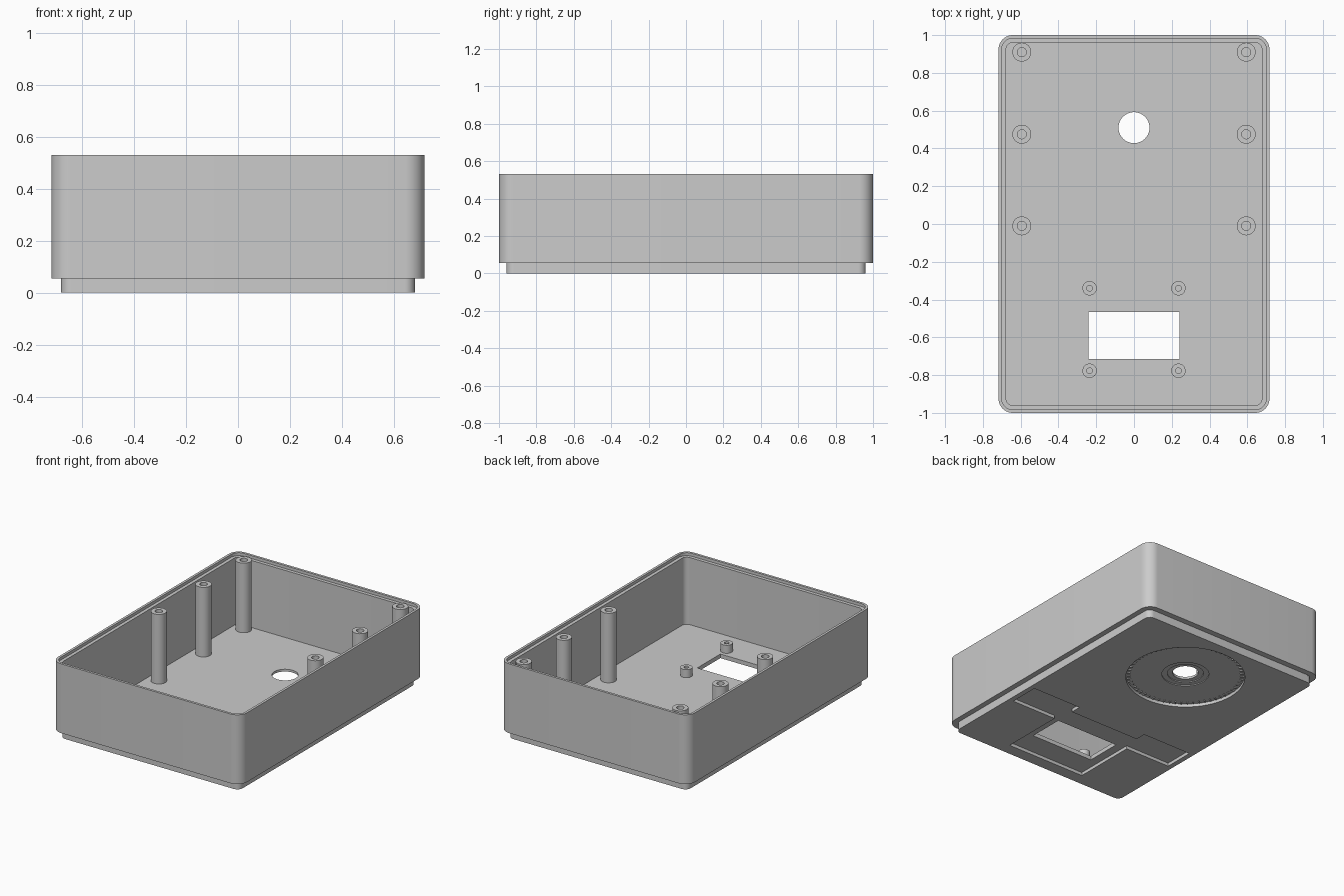
import bpy, bmesh, math

if "Cube" in bpy.data.objects:
    bpy.data.objects.remove(bpy.data.objects["Cube"])

grey = bpy.data.materials.new("plain_grey")
grey.diffuse_color = (0.6, 0.6, 0.6, 1)
grey.use_nodes = True
grey.node_tree.nodes["Principled BSDF"].inputs["Base Color"].default_value = grey.diffuse_color


def rounded_rect(hx, hy, r, z, seg=10):
    pts = []
    for i, (sx, sy) in enumerate([(1, 1), (-1, 1), (-1, -1), (1, -1)]):
        for k in range(seg + 1):
            a = math.pi / 2 * (i + k / seg)
            pts.append((sx * (hx - r) + r * math.cos(a), sy * (hy - r) + r * math.sin(a), z))
    return pts


def circle(r, z, cx=0, cy=0, n=32):
    return [(cx + r * math.cos(2 * math.pi * i / n), cy + r * math.sin(2 * math.pi * i / n), z)
            for i in range(n)]


def loft(bm, loops):
    """Skin a stack of equal-length loops and cap both ends."""
    rings = [[bm.verts.new(p) for p in lp] for lp in loops]
    n = len(rings[0])
    for a, b in zip(rings, rings[1:]):
        for i in range(n):
            j = (i + 1) % n
            bm.faces.new((a[i], a[j], b[j], b[i]))
    bm.faces.new(rings[0][::-1])
    bm.faces.new(rings[-1])


def make(name, stacks):
    bm = bmesh.new()
    for loops in stacks:
        loft(bm, loops)
    bmesh.ops.recalc_face_normals(bm, faces=bm.faces)
    me = bpy.data.meshes.new(name)
    bm.to_mesh(me)
    bm.free()
    me.materials.append(grey)
    ob = bpy.data.objects.new(name, me)
    bpy.context.collection.objects.link(ob)
    return ob


def activate(ob):
    bpy.ops.object.select_all(action='DESELECT')
    ob.select_set(True)
    bpy.context.view_layer.objects.active = ob


def smooth(ob):
    activate(ob)
    bpy.ops.object.shade_smooth_by_angle(angle=math.radians(30))


def cut(ob, cutter):
    cutter.hide_render = True
    mod = ob.modifiers.new("cut", 'BOOLEAN')
    mod.operation, mod.solver, mod.object = 'DIFFERENCE', 'EXACT', cutter
    activate(ob)
    bpy.ops.object.modifier_apply(modifier=mod.name)
    bpy.data.objects.remove(cutter)


TOP, FLOOR, RECESS = 0.53, 0.05, 0.022
DIAL_Y = 0.51

# open enclosure: foot plate, outer wall, stepped rim, inner wall, floor
shell = make("enclosure_shell", [[
    rounded_rect(0.68, 0.96, 0.04, 0),
    rounded_rect(0.68, 0.96, 0.04, 0.055),
    rounded_rect(0.717, 1.0, 0.075, 0.055),
    rounded_rect(0.717, 1.0, 0.075, TOP),
    rounded_rect(0.70, 0.983, 0.058, TOP),
    rounded_rect(0.70, 0.983, 0.058, 0.51),
    rounded_rect(0.677, 0.96, 0.035, 0.51),
    rounded_rect(0.677, 0.96, 0.035, FLOOR)]])

# dial recess under the floor, stepping in to the shaft hole
steps = [(0.38, -0.1), (0.38, RECESS), (0.15, RECESS), (0.15, 0.028),
         (0.115, 0.028), (0.115, 0.034), (0.082, 0.034), (0.082, 0.2)]
cut(shell, make("dial_cutter", [[circle(r, z, 0, DIAL_Y, 64) for r, z in steps]]))

# stepped bracket recess under the floor
half = [(0.27, -0.295), (0.27, -0.22), (0.645, -0.22), (0.645, -0.43), (0.30, -0.43), (0.30, -0.876)]
outline = half + [(-x, y) for x, y in reversed(half)]
cut(shell, make("bracket_cutter", [[[(x, y, z) for x, y in outline] for z in (-0.1, RECESS)]]))

# rectangular window through the floor
cut(shell, make("window_cutter", [[[(x, y, z) for x, y in
    ((-0.24, -0.715), (0.24, -0.715), (0.24, -0.465), (-0.24, -0.465))] for z in (-0.1, 0.2)]]))
smooth(shell)


# fine tick ridges around the dial recess
def tick(a):
    ca, sa = math.cos(a), math.sin(a)
    box = ((0.35, -0.004), (0.375, -0.004), (0.375, 0.004), (0.35, 0.004))
    return [[(r * ca - t * sa, DIAL_Y + r * sa + t * ca, z) for r, t in box] for z in (0.016, 0.026)]


make("dial_ticks", [tick(2 * math.pi * i / 60) for i in range(60)])


# screw posts: tubes with blind holes
def post(x, y, r, hole, top, depth):
    return [circle(rr, z, x, y) for rr, z in
            ((r, FLOOR - 0.01), (r, top), (hole, top), (hole, top - depth))]


smooth(make("lid_posts", [post(s * 0.594, y, 0.05, 0.024, TOP - 0.003, 0.15)
                          for s in (-1, 1) for y in (0.91, 0.475, -0.01)]))
smooth(make("board_standoffs", [post(s * 0.235, y, 0.038, 0.015, FLOOR + 0.055, 0.045)
                                for s in (-1, 1) for y in (-0.34, -0.777)]))
